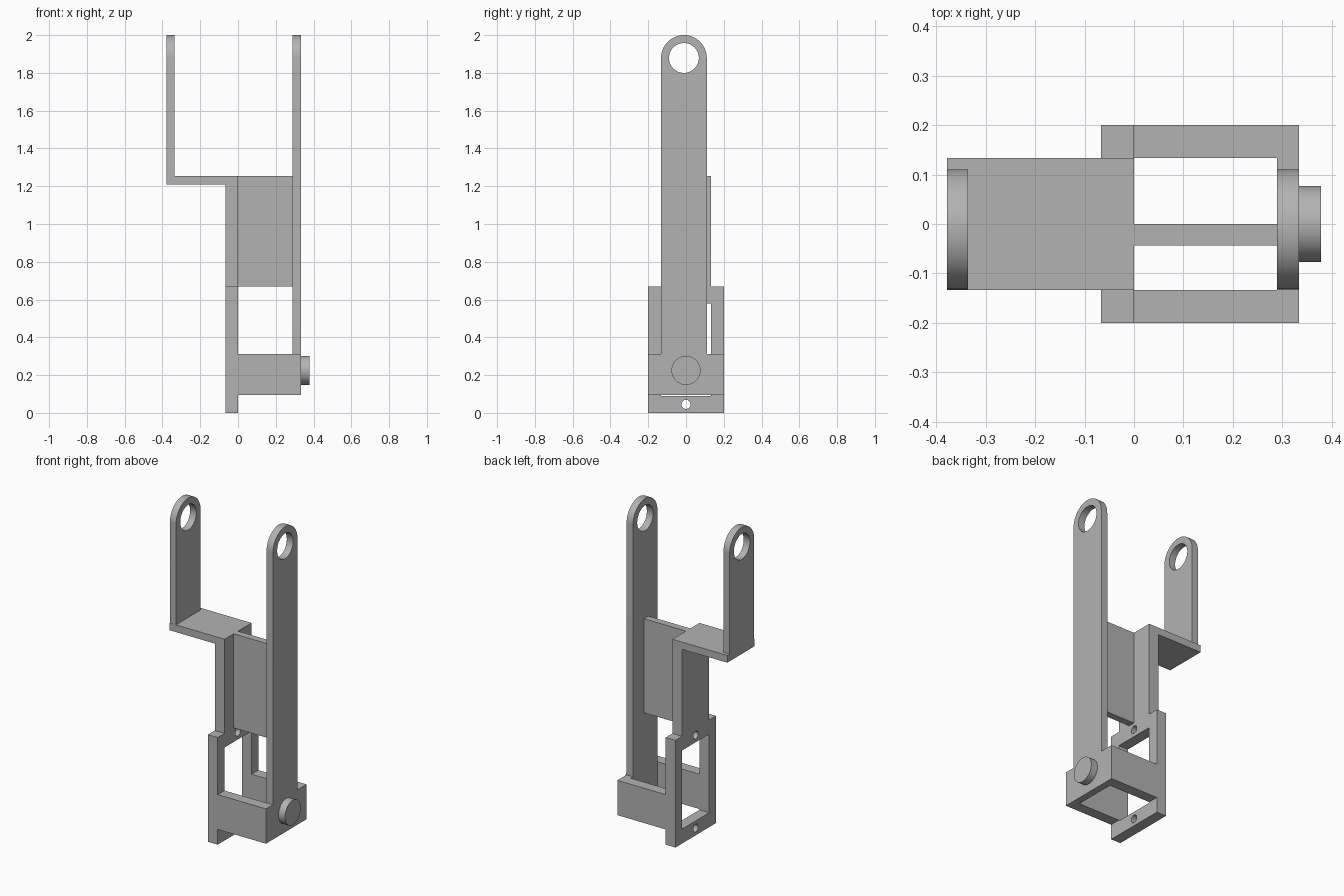
import bpy, bmesh
from math import cos, sin, pi, radians
from mathutils import Vector

cube = bpy.data.objects.get("Cube")
if cube:
    bpy.data.objects.remove(cube, do_unlink=True)

grey = bpy.data.materials.new("plain grey")
grey.use_nodes = True
colour = (0.45, 0.45, 0.45, 1)
grey.diffuse_color = colour
grey.node_tree.nodes["Principled BSDF"].inputs["Base Color"].default_value = colour


def arc(cx, cy, r, start=0, end=2 * pi, n=48):
    return [(cx + r * cos(start + (end - start) * i / n),
             cy + r * sin(start + (end - start) * i / n)) for i in range(n)]


def rect(a0, a1, b0, b1):
    return [(a0, b0), (a1, b0), (a1, b1), (a0, b1)]


def extrude(name, axis, low, high, outline, *holes):
    """Fill an outline with holes, then extrude it along x or z."""
    def place(a, b):
        return Vector((low, a, b)) if axis == "x" else Vector((a, b, low))
    bm = bmesh.new()
    for loop in (outline, *holes):
        verts = [bm.verts.new(place(a, b)) for a, b in loop]
        for i, v in enumerate(verts):
            bm.edges.new((verts[i - 1], v))
    bmesh.ops.triangle_fill(bm, use_beauty=True, use_dissolve=False, edges=bm.edges[:])
    result = bmesh.ops.extrude_face_region(bm, geom=bm.faces[:], use_keep_orig=True)
    moved = [g for g in result["geom"] if isinstance(g, bmesh.types.BMVert)]
    shift = Vector((high - low, 0, 0)) if axis == "x" else Vector((0, 0, high - low))
    bmesh.ops.translate(bm, verts=moved, vec=shift)
    bmesh.ops.recalc_face_normals(bm, faces=bm.faces[:])
    mesh = bpy.data.meshes.new(name)
    bm.to_mesh(mesh)
    bm.free()
    mesh.materials.append(grey)
    obj = bpy.data.objects.new(name, mesh)
    bpy.context.collection.objects.link(obj)
    bpy.ops.object.select_all(action="DESELECT")
    obj.select_set(True)
    bpy.context.view_layer.objects.active = obj
    bpy.ops.object.shade_smooth_by_angle(angle=radians(30))
    return obj


# Shared sizes
half, inner = 0.2, 0.133
arm_y, arm_r, arm_z = -0.011, 0.121, 1.879
plate_x, plate_out = 0.289, 0.333
shelf_low, shelf_top = 1.21, 1.255
base_low, base_top = 0.095, 0.312
frame_top = 0.668

# Mounting frame with window and screw holes, narrowing into the spine
spine = [(-half, 0), (half, 0), (half, frame_top), (inner, frame_top),
         (inner, shelf_low), (-inner, shelf_low), (-inner, frame_top), (-half, frame_top)]
extrude("mounting_frame", "x", -0.067, 0, spine,
        rect(-inner, inner, 0.09, 0.58),
        arc(0, 0.045, 0.024, n=24), arc(0, 0.625, 0.024, n=24))

# Open-bottomed channel around the pivot end
channel = [(0, -half), (plate_out, -half), (plate_out, half), (0, half),
           (0, inner), (plate_x, inner), (plate_x, -inner), (0, -inner)]
extrude("base_channel", "z", base_low, base_top, channel)
extrude("pivot_boss", "x", plate_out, 0.378, arc(0, 0.225, 0.077))

# Web joining the spine to the long arm, and the offset shelf
extrude("web_plate", "z", frame_top, shelf_top, rect(0, plate_x, -0.043, 0))
extrude("offset_shelf", "z", shelf_low, shelf_top, rect(-0.378, 0, -inner, inner))

# Two round-ended arms with matching bearing holes
for name, x0, x1, bottom in (("long_arm", plate_x, plate_out, base_top),
                             ("short_arm", -0.378, -0.335, shelf_top)):
    outline = [(arm_y - arm_r, bottom), (arm_y + arm_r, bottom)]
    outline += arc(arm_y, arm_z, arm_r, 0, pi) + [(arm_y - arm_r, arm_z)]
    extrude(name, "x", x0, x1, outline, arc(arm_y, arm_z, 0.079))
